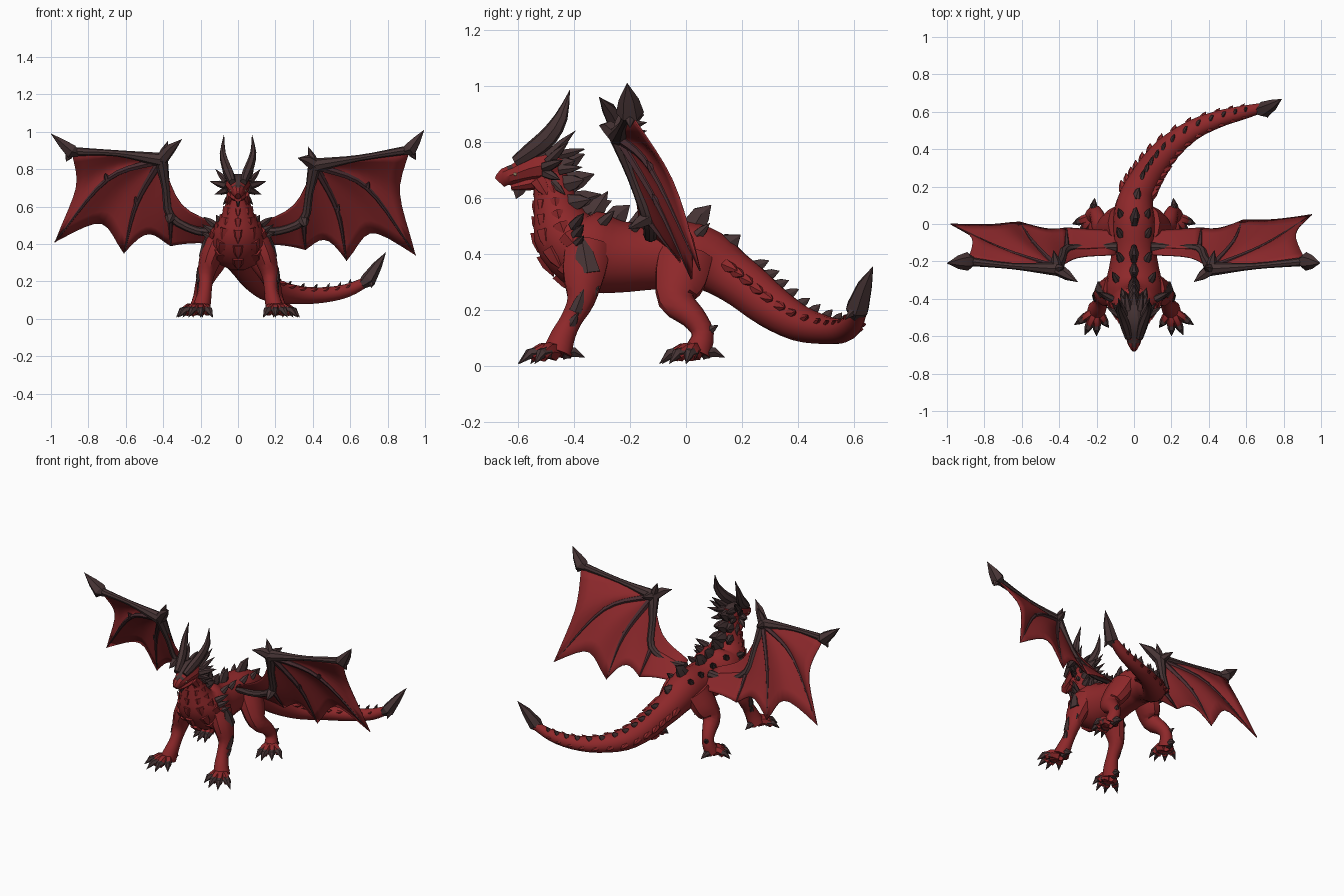
import bpy, bmesh, math
from mathutils import Vector

if "Cube" in bpy.data.objects:
    bpy.data.objects.remove(bpy.data.objects["Cube"])


def material(name, rgb):
    m = bpy.data.materials.new(name)
    m.diffuse_color = (*rgb, 1)
    m.use_nodes = True
    m.node_tree.nodes["Principled BSDF"].inputs["Base Color"].default_value = m.diffuse_color
    return m


RED = material("scale red", (0.27, 0.021, 0.023))
DARK = material("horn brown", (0.062, 0.034, 0.035))
SKIN = material("membrane red", (0.26, 0.021, 0.024))
BONE = material("finger plum", (0.070, 0.027, 0.032))
EYE = material("eye cream", (0.75, 0.6, 0.35))


def smooth(pts, n):
    """Catmull-Rom resampling of (x, y, z, width, height) points."""
    p = [Vector(q if len(q) == 5 else (*q, q[3])) for q in pts]
    p = [p[0] * 2 - p[1]] + p + [p[-1] * 2 - p[-2]]
    out = []
    for i in range(1, len(p) - 2):
        a, b, c, d = p[i - 1:i + 3]
        for k in range(n):
            t = k / n
            out.append((b * 2 + (c - a) * t + (a * 2 - b * 5 + c * 4 - d) * t * t
                        + (b * 3 - a - c * 3 + d) * t ** 3) * 0.5)
    return out + [p[-2]]


def frames(pts, n=3):
    """Centre, tangent, side, up and radii along a path."""
    ps = smooth(pts, n)
    cs = [Vector(p[:3]) for p in ps]
    side, out = Vector((1, 0, 0)), []
    for i, p in enumerate(ps):
        t = (cs[min(i + 1, len(cs) - 1)] - cs[max(i - 1, 0)]).normalized()
        if i == 0 and abs(t.x) > 0.85:
            side = Vector((0, 1, 0))
        side = (side - t * side.dot(t)).normalized()
        out.append((cs[i], t, side, side.cross(t), max(p[3], 0.0008), max(p[4], 0.0008)))
    return out


def tube(bm, pts, sides=10, n=3):
    rings = []
    for c, t, s, u, a, b in frames(pts, n):
        rings.append([bm.verts.new(c + s * a * math.cos(k * math.tau / sides)
                                   + u * b * math.sin(k * math.tau / sides)) for k in range(sides)])
    for r, q in zip(rings, rings[1:]):
        for k in range(sides):
            j = (k + 1) % sides
            bm.faces.new((r[k], r[j], q[j], q[k]))
    bm.faces.new(rings[0])
    bm.faces.new(rings[-1])


def spike(bm, base, tip, w, h=None, lift=0.0):
    """Pointed scale or claw, bowed upward by lift."""
    h = h or w
    b, t = Vector(base), Vector(tip)
    m = b.lerp(t, 0.5) + Vector((0, 0, lift))
    tube(bm, [(*b, w, h), (*m, w * 0.75, h * 0.75), (*t, 0, 0)], 6, 1)


def finish(bm, name, *mats, angle=40):
    bmesh.ops.recalc_face_normals(bm, faces=bm.faces)
    me = bpy.data.meshes.new(name)
    bm.to_mesh(me)
    bm.free()
    for m in mats:
        me.materials.append(m)
    o = bpy.data.objects.new(name, me)
    bpy.context.collection.objects.link(o)
    bpy.ops.object.select_all(action='DESELECT')
    o.select_set(True)
    bpy.context.view_layer.objects.active = o
    bpy.ops.object.shade_smooth_by_angle(angle=math.radians(angle))
    return o


# neck, trunk and tail as one loft
BODY = [(0, -.50, .72, .05, .055), (0, -.475, .64, .06, .07), (0, -.46, .55, .09, .088),
        (0, -.425, .465, .135, .125), (0, -.34, .41, .155, .15), (0, -.24, .39, .135, .132),
        (0, -.12, .39, .115, .12), (0, 0, .395, .115, .122), (0, .08, .375, .105, .112),
        (.015, .15, .33, .092, .095), (.05, .22, .28, .085, .088), (.10, .30, .215, .08, .08),
        (.18, .40, .155, .07, .066), (.31, .50, .128, .056, .05), (.45, .56, .127, .046, .042),
        (.58, .595, .15, .037, .036), (.69, .622, .20, .026, .026)]
bm = bmesh.new()
tube(bm, BODY, 14, 3)
finish(bm, "body", RED)
path = frames(BODY, 4)

# low red scales: chest plates and tail edges
bm = bmesh.new()
for i in range(2, len(path) - 4, 2):
    c, t, s, u, a, b = path[i]
    chest, tail = i < 15, i > 34
    if not (chest or tail):
        continue
    for deg in ((-90, -45, -135, 0, 180) if chest else (15, 165)):
        r = math.radians(deg)
        out = s * math.cos(r) * a + u * math.sin(r) * b
        spike(bm, c + out * 0.82, c + out * (1.05 if chest else 1.2) + t * a * .6, a * 0.28, a * 0.28)
finish(bm, "body_scales", RED, angle=40)

# dorsal spines from nape to tail
bm = bmesh.new()
for i in range(1, 15, 3):
    c, t, s, u, a, b = path[i]
    spike(bm, c + u * b * .75, c + u * (b + .085) - t * .012, .034, .046)
    if i < 10:
        for m in (-1, 1):
            spike(bm, c + u * b * .65 + s * m * a * .5, c + u * (b + .045) + s * m * a * .85, .026, .036)
for y, z, ty, tz in ((-.37, .53, -.265, .59), (-.27, .50, -.2, .575), (-.17, .49, -.11, .575),
                     (.02, .485, .09, .575), (.125, .40, .195, .468)):
    spike(bm, (.06 * max(y, 0), y, z), (.15 * max(ty, 0), ty, tz), .028, .05, .012)
for i in range(39, len(path) - 3, 2):
    c, t, s, u, a, b = path[i]
    h = .045 - .0008 * (i - 39)
    spike(bm, c + u * b * .85, c + u * (b + h * .75) + t * h * .7, h * .3, h * .55)
# paired side spines on the back
for y, x, z in ((-.30, .09, .51), (-.19, .07, .49), (-.06, .07, .48), (.04, .065, .465)):
    for m in (1, -1):
        spike(bm, (m * x, y, z), (m * x * 1.3, y + .045, z + .045), .022)
finish(bm, "back_spines", DARK, angle=25)

# tail blade
bm = bmesh.new()
tube(bm, [(.66, .605, .18, .024, .024), (.695, .612, .205, .042, .045),
          (.745, .638, .285, .026, .03), (.79, .668, .355, 0, 0)], 6, 1)
spike(bm, (.70, .61, .21), (.65, .625, .19), .02)
spike(bm, (.71, .61, .21), (.715, .568, .165), .02)
finish(bm, "tail_blade", DARK, angle=25)

# head with dark crown
bm = bmesh.new()
tube(bm, [(0, -.43, .725, .045, .045), (0, -.50, .718, .068, .06), (0, -.56, .705, .058, .052),
          (0, -.61, .686, .042, .038), (0, -.645, .675, .032, .034), (0, -.666, .655, .014, .024)], 10, 2)
bmesh.ops.recalc_face_normals(bm, faces=bm.faces)
for f in bm.faces:
    if f.normal.z > .72:
        f.material_index = 1
finish(bm, "head", RED, DARK, angle=30)
bm = bmesh.new()
tube(bm, [(0, -.48, .67, .05, .035), (0, -.57, .648, .04, .022), (0, -.625, .638, .02, .012)], 8, 2)
for m in (1, -1):
    spike(bm, (m * .04, -.53, .665), (m * .06, -.49, .60), .02, .03)
finish(bm, "jaw", RED, angle=30)

# horns, cheek spikes, brows, chin spike
bm = bmesh.new()
spike(bm, (0, -.59, .645), (0, -.607, .597), .015, .03)
for m in (1, -1):
    tube(bm, [(m * .03, -.61, .73, .018, .02), (m * .045, -.55, .77, .026, .032),
              (m * .065, -.49, .82, .024, .034), (m * .082, -.445, .89, .016, .024),
              (m * .075, -.415, .985, 0, 0)], 7, 2)
    for b, t, w in (((.05, -.49, .75), (.085, -.395, .84), .022), ((.06, -.49, .73), (.12, -.42, .80), .02),
                    ((.06, -.50, .71), (.15, -.44, .735), .022), ((.055, -.50, .69), (.125, -.45, .665), .02),
                    ((.04, -.48, .66), (.08, -.43, .61), .018), ((.03, -.46, .75), (.045, -.36, .775), .022),
                    ((.04, -.45, .70), (.075, -.37, .71), .02)):
        spike(bm, (m * b[0], *b[1:]), (m * t[0], *t[1:]), w)
finish(bm, "horns", DARK, angle=30)
bm = bmesh.new()
for m in (1, -1):
    g = bmesh.ops.create_icosphere(bm, subdivisions=1, radius=.007)
    bmesh.ops.translate(bm, verts=g['verts'], vec=(m * .04, -.61, .685))
finish(bm, "eyes", EYE)

# legs, toes and claws
FRONT = [(.10, -.35, .43, .07, .085), (.145, -.365, .33, .06, .078), (.172, -.375, .235, .045, .052),
         (.175, -.41, .165, .036, .04), (.185, -.44, .105, .042, .046), (.20, -.46, .045, .05, .055)]
HIND = [(.08, .0, .40, .065, .10), (.125, -.02, .31, .065, .095), (.165, -.035, .235, .052, .066),
        (.19, .025, .175, .042, .046), (.205, .06, .115, .036, .04), (.22, .04, .045, .045, .05)]
TOES = {"front": [(.135, -.555), (.20, -.60), (.265, -.595), (.32, -.54)],
        "hind": [(.19, -.085), (.24, -.095), (.295, -.06), (.33, .0)]}
for kind, leg in (("front", FRONT), ("hind", HIND)):
    fx, fy = leg[-1][:2]
    for m, label in ((1, "right"), (-1, "left")):
        bm = bmesh.new()
        claws = bmesh.new()
        tube(bm, [(m * p[0], *p[1:]) for p in leg], 10, 3)
        for x, y in TOES[kind]:
            at = lambda k: (m * (fx + (x - fx) * k), fy + (y - fy) * k)
            tube(bm, [(*at(.05), .05, .026, .035), (*at(.4), .056, .026, .028),
                      (*at(.68), .032, .019, .022)], 6, 2)
            spike(claws, (*at(.46), .047), (*at(1), .008), .026, .026, .016)
        # heel claw and joint spikes
        spike(claws, (m * fx, fy + .02, .045), (m * (fx - .01), fy + .10, .03), .026, .026, .012)
        kx, ky, kz = leg[2][:3]
        if kind == "front":
            spike(claws, (m * kx, ky + .02, kz), (m * (kx + .015), ky + .065, kz + .05), .024)
            spike(claws, (m * (kx + .03), ky - .02, kz - .04), (m * (kx + .045), ky + .01, kz + .04), .02, .026)
            spike(claws, (m * .19, -.415, .14), (m * .22, -.385, .19), .022)
            spike(claws, (m * .18, -.35, .33), (m * .16, -.375, .47), .03, .05)
            for z in (.42, .46, .50):
                spike(claws, (m * .12, -.40, z), (m * (.285 - z * .2), -.365, z + .045), .022)
        else:
            spike(claws, (m * .205, .07, .12), (m * .225, .115, .145), .02)
        finish(bm, f"{kind}_leg_{label}", RED)
        finish(claws, f"{kind}_claws_{label}", DARK, angle=30)

# wings, posed slightly differently on each side
WINGS = {
    -1: dict(wrist=(.41, -.24, .85), mid=(.65, -.225, .885), end=(.89, -.20, .895), tip=(1, -.21, .99),
             thumb=(.30, -.31, .96), f1m=(.70, -.14, .745), f1=(.98, 0, .41), f2m=(.54, -.10, .62),
             f2=(.61, .01, .35), elbow=(.36, -.135, .55), t3=(.36, -.02, .39)),
    1: dict(wrist=(.41, -.24, .82), mid=(.65, -.225, .86), end=(.92, -.20, .905), tip=(.995, -.21, 1.01),
            thumb=(.32, -.31, .86), f1m=(.69, -.12, .70), f1=(.95, .05, .34), f2m=(.53, -.10, .58),
            f2=(.58, .02, .31), elbow=(.35, -.135, .53), t3=(.36, -.02, .37))}


def panel(bm, p, q, pull, sag, n=8):
    """Membrane between two three-point bones, with a hollow free edge."""
    p, q = [[Vector(v[:3]) for v in smooth([(*c, 0, 0) for c in r], n // 2)] for r in (p, q)]
    grid = []
    for i in range(n + 1):
        row = []
        for j in range(n + 1):
            t = j / n
            k = i * (1 - pull * math.sin(math.pi * t))
            a = min(int(k), n - 1)
            v = p[a].lerp(p[a + 1], k - a).lerp(q[a].lerp(q[a + 1], k - a), t)
            v.y += sag * math.sin(math.pi * t) * i / n
            row.append(bm.verts.new(v))
        grid.append(row)
    for r, s in zip(grid, grid[1:]):
        for j in range(n):
            bm.faces.new((r[j], r[j + 1], s[j + 1], s[j]))


for m, label in ((1, "right"), (-1, "left")):
    W = {k: (m * v[0], v[1], v[2]) for k, v in WINGS[m].items()}
    half = lambda a, b: tuple((Vector(a) + Vector(b)) / 2)
    sh, rear = (m * .09, -.125, .47), (m * .07, -.04, .40)
    f0 = [W["wrist"], W["mid"], W["end"]]
    f1 = [W["wrist"], W["f1m"], W["f1"]]
    f2 = [W["wrist"], W["f2m"], W["f2"]]
    arm = [W["wrist"], W["elbow"], W["t3"]]
    bm = bmesh.new()
    panel(bm, f0, f1, .13, .05)
    panel(bm, f1, f2, .2, .045)
    panel(bm, f2, arm, .2, .025)
    panel(bm, [W["elbow"], half(W["elbow"], W["t3"]), W["t3"]], [sh, half(sh, rear), rear], .1, .01)
    panel(bm, [W["wrist"], (m * .30, -.18, .61), (m * .10, -.165, .50)], [W["wrist"], W["elbow"], sh], 0, 0)
    bmesh.ops.remove_doubles(bm, verts=bm.verts, dist=.0005)
    o = finish(bm, f"wing_membrane_{label}", SKIN)
    sol = o.modifiers.new("thickness", 'SOLIDIFY')
    sol.thickness, sol.offset = .006, 0

    # arm, leading bar, thumb and tip blade
    bm = bmesh.new()
    tube(bm, [(*sh, .028), (m * .22, -.13, .47, .022), (*W["elbow"], .025),
              (*half(W["elbow"], W["wrist"]), .023), (*W["wrist"], .036)], 8, 3)
    tube(bm, [(*W["wrist"], .038), (*W["mid"], .017), (*W["end"], .024)], 8, 4)
    spike(bm, W["wrist"], W["thumb"], .036, .036, .01)
    wv, ev = Vector(W["wrist"]), Vector(W["elbow"])
    spike(bm, wv, wv + Vector((-m * .035, .01, .10)), .028)
    spike(bm, wv, wv + Vector((m * .02, .10, .02)), .03)
    spike(bm, ev, ev + Vector((m * .01, -.07, -.04)), .03)
    e, t = Vector(W["end"]), Vector(W["tip"])
    tube(bm, [(*(e - Vector((m * .04, 0, .012))), .018), (*e, .05, .042),
              (*e.lerp(t, .45), .036, .026), (*t, 0)], 6, 1)
    spike(bm, e, e + Vector((m * .03, 0, -.055)), .025)
    finish(bm, f"wing_arm_{label}", DARK, angle=30)

    # finger bones with knuckle spikes
    bm = bmesh.new()
    for f in (f1, f2):
        tube(bm, [(*f[0], .022), (*f[1], .014), (*f[2], .003)], 6, 5)
        k = Vector(f[1])
        spike(bm, k, k + Vector((m * .01, -.02, .035)), .016)
    tube(bm, [(*W["elbow"], .018), (*half(W["elbow"], W["t3"]), .011), (*W["t3"], .003)], 6, 3)
    finish(bm, f"wing_fingers_{label}", BONE)
